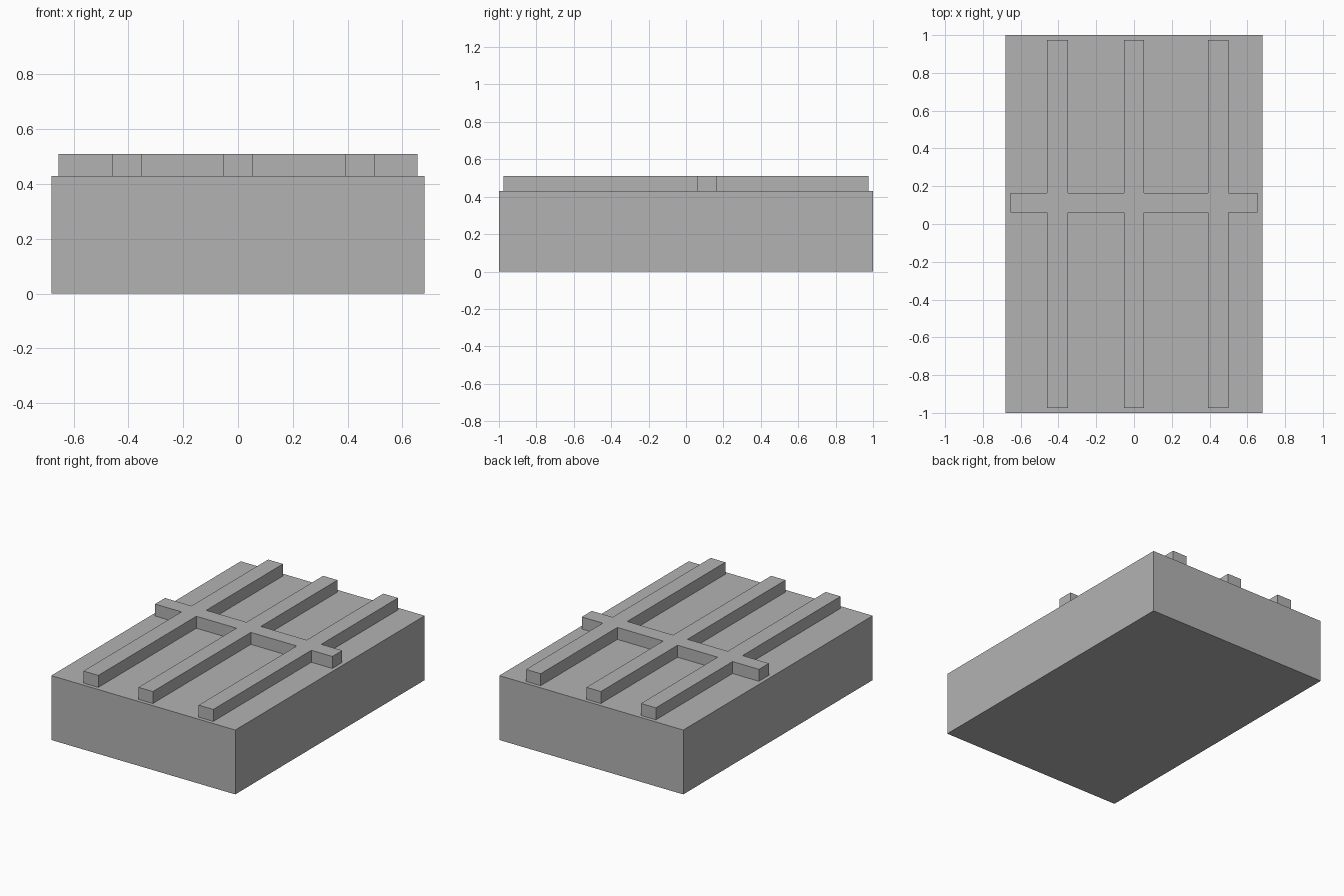
import bpy
import bmesh

cube = bpy.data.objects.get("Cube")
if cube:
    bpy.data.objects.remove(cube, do_unlink=True)

GREY = (0.45, 0.45, 0.45, 1.0)
grey = bpy.data.materials.new("plain grey")
grey.use_nodes = True
grey.diffuse_color = GREY
grey.node_tree.nodes["Principled BSDF"].inputs["Base Color"].default_value = GREY

BASE_TOP, RIB_TOP = 0.43, 0.51


def add_object(name, bm):
    bmesh.ops.recalc_face_normals(bm, faces=bm.faces)
    mesh = bpy.data.meshes.new(name)
    bm.to_mesh(mesh)
    bm.free()
    mesh.materials.append(grey)
    obj = bpy.data.objects.new(name, mesh)
    bpy.context.collection.objects.link(obj)
    return obj


def extruded_cells(name, xs, ys, filled, z0, z1):
    """Extrude the filled cells of a grid as one solid with merged flat faces."""
    bm = bmesh.new()
    for i in range(len(xs) - 1):
        for j in range(len(ys) - 1):
            if filled(i, j):
                corners = [(i, j), (i + 1, j), (i + 1, j + 1), (i, j + 1)]
                bm.faces.new([bm.verts.new((xs[a], ys[b], z0)) for a, b in corners])
    bmesh.ops.remove_doubles(bm, verts=bm.verts, dist=0.0001)
    result = bmesh.ops.extrude_face_region(bm, geom=bm.faces[:], use_keep_orig=True)
    for item in result["geom"]:
        if isinstance(item, bmesh.types.BMVert):
            item.co.z = z1
    bmesh.ops.recalc_face_normals(bm, faces=bm.faces)
    bmesh.ops.dissolve_limit(bm, angle_limit=0.01, verts=bm.verts, edges=bm.edges)
    return add_object(name, bm)


# Solid rectangular body
extruded_cells("base_block", [-0.68, 0.68], [-1, 1], lambda i, j: True, 0, BASE_TOP)

# Three long ribs joined by one crossbar, as a single raised frame
rib_xs = [-0.655, -0.46, -0.35, -0.053, 0.053, 0.392, 0.50, 0.655]
rib_ys = [-0.975, 0.06, 0.165, 0.975]
extruded_cells("raised_ribs", rib_xs, rib_ys,
               lambda i, j: j == 1 or i % 2 == 1, BASE_TOP, RIB_TOP)
